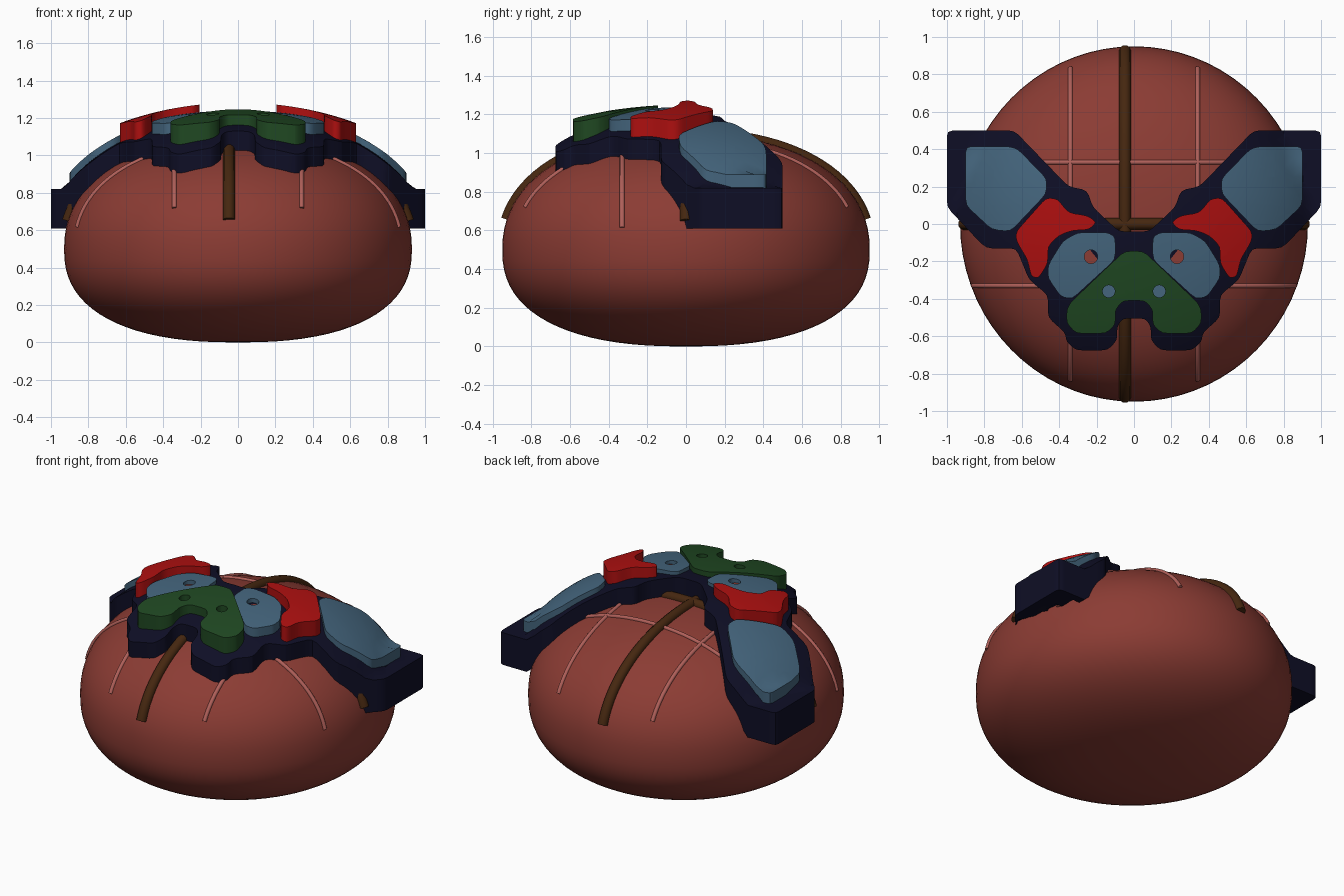
import bpy, bmesh, math
from mathutils import Vector

if "Cube" in bpy.data.objects:
    bpy.data.objects.remove(bpy.data.objects["Cube"])

def material(name, rgb):
    m = bpy.data.materials.new(name)
    m.diffuse_color = (*rgb, 1)
    m.use_nodes = True
    m.node_tree.nodes["Principled BSDF"].inputs["Base Color"].default_value = m.diffuse_color
    return m

CLAY = material("clay red", (0.26, 0.045, 0.034))
NAVY = material("dark navy", (0.0045, 0.0045, 0.019))
BLUE = material("slate blue", (0.058, 0.13, 0.205))
RED = material("bright red", (0.42, 0.005, 0.005))
GREEN = material("dark green", (0.014, 0.065, 0.016))
BROWN = material("brown", (0.06, 0.02, 0.005))
PINK = material("pink", (0.43, 0.115, 0.1))

RX, RY, MID, UP, POW = 0.93, 0.95, 0.5, 0.6, 2.2

def body_z(x, y):
    """Height of the upper body surface, or None outside it."""
    d = math.hypot(x / RX, y / RY)
    return MID + UP * (1 - d ** POW) ** (1 / POW) if d < 1 else None

def dome(radius, height, floor):
    """Shallow dome used for the tops of the plates."""
    return lambda x, y: max(floor, MID + height * math.sqrt(max(0, 1 - (x * x + y * y) / radius ** 2)))

def finish(ob, mat):
    ob.data.materials.append(mat)
    bpy.ops.object.select_all(action='DESELECT')
    ob.select_set(True)
    bpy.context.view_layer.objects.active = ob
    if ob.type == 'MESH':
        bpy.ops.object.shade_smooth_by_angle(angle=math.radians(35))
    return ob

# Rounded body with a flattened underside
bpy.ops.mesh.primitive_uv_sphere_add(segments=72, ring_count=40, radius=1)
body = bpy.context.object
body.name = "body"
for v in body.data.vertices:
    p = POW if v.co.z > 0 else 2.4
    c = math.hypot(v.co.x, v.co.y)
    k = c ** (2 / p) / c if c > 1e-6 else 0
    h = abs(v.co.z) ** (2 / p)
    z = MID + UP * h if v.co.z > 0 else MID - MID * h
    v.co = (v.co.x * k * RX, v.co.y * k * RY, z)
finish(body, CLAY)

# Bands that follow the body surface
def band(name, along_x, offset, limit, radius, mat):
    cu = bpy.data.curves.new(name, 'CURVE')
    cu.dimensions = '3D'
    cu.bevel_depth, cu.bevel_resolution, cu.use_fill_caps = radius, 3, True
    n = 48
    sp = cu.splines.new('POLY')
    sp.points.add(n)
    for i in range(n + 1):
        t = limit * math.sin(math.pi * (i / n - 0.5))
        x, y = (t, offset) if along_x else (offset, t)
        sp.points[i].co = (x, y, body_z(x, y), 1)
    ob = bpy.data.objects.new(name, cu)
    bpy.context.collection.objects.link(ob)
    finish(ob, mat)

band("long_band", False, -0.048, 0.926, 0.032, BROWN)
band("cross_band", True, 0.0, 0.91, 0.032, BROWN)
for s in (-1, 1):
    band("long_thin_line", False, 0.34 * s, 0.832, 0.013, PINK)
    band("cross_thin_line", True, 0.33 * s, 0.86, 0.013, PINK)

# Curved plates cut from a flat outline
def rounded(pts, cut=0.03):
    out = []
    for i, p in enumerate(pts):
        p = Vector(p)
        a, b = Vector(pts[i - 1]) - p, Vector(pts[(i + 1) % len(pts)]) - p
        pa = p + a.normalized() * min(cut, a.length * 0.3)
        pb = p + b.normalized() * min(cut, b.length * 0.3)
        out += [pa, pa * 0.25 + p * 0.5 + pb * 0.25, pb]
    return out

def plate(name, pts, top, bottom, mat):
    bm = bmesh.new()
    f = bm.faces.new([bm.verts.new((p.x, p.y, 0)) for p in rounded(pts)])
    bmesh.ops.triangulate(bm, faces=[f])
    for axis in ((1, 0, 0), (0, 1, 0)):
        for i in range(-20, 21):
            bmesh.ops.bisect_plane(bm, geom=bm.verts[:] + bm.edges[:] + bm.faces[:],
                                   plane_co=Vector(axis) * (i * 0.05 + 0.003), plane_no=axis)
    low = bm.verts[:]
    res = bmesh.ops.extrude_face_region(bm, geom=bm.faces[:])
    high = [g for g in res["geom"] if isinstance(g, bmesh.types.BMVert)]
    for v in high:
        v.co.z = top(v.co.x, v.co.y)
    for v in low:
        v.co.z = bottom(v.co.x, v.co.y)
    bmesh.ops.recalc_face_normals(bm, faces=bm.faces[:])
    me = bpy.data.meshes.new(name)
    bm.to_mesh(me)
    bm.free()
    ob = bpy.data.objects.new(name, me)
    bpy.context.collection.objects.link(ob)
    return finish(ob, mat)

def flip(pts):
    return [(-x, y) for x, y in reversed(pts)]

def cylinder(name, x, y, r, z0, z1):
    bpy.ops.mesh.primitive_cylinder_add(vertices=24, radius=r, depth=z1 - z0,
                                        location=(x, y, (z0 + z1) / 2))
    ob = bpy.context.object
    ob.name = name
    return ob

def hole(ob, x, y, r, floor, mat):
    """Round hole through a plate, with a coloured floor."""
    cutter = cylinder("hole_cutter", x, y, r, 0.9, 1.5)
    cutter.hide_render = True
    cutter.hide_set(True)
    mod = ob.modifiers.new("hole", 'BOOLEAN')
    mod.operation, mod.object, mod.solver = 'DIFFERENCE', cutter, 'EXACT'
    finish(cylinder("hole_floor", x, y, r, 1.05, floor), mat)

base_top = dome(1.04, 0.72, 0.82)

def base_bottom(x, y):
    z = body_z(x, y)
    return 0.61 if z is None else max(0.61, z - 0.03)

def seat(x, y):
    return base_top(x, y) - 0.02

# Dark base under all the coloured plates
half = [(0.06, -0.505), (0.09, -0.55), (0.09, -0.62), (0.14, -0.675), (0.31, -0.675), (0.36, -0.63),
        (0.37, -0.58), (0.46, -0.5), (0.46, -0.38), (0.56, -0.3), (0.63, -0.13), (0.79, -0.13),
        (0.86, -0.06), (1, 0.09), (1, 0.5), (0.64, 0.5), (0.35, 0.2), (0.25, 0.18),
        (0.22, 0.09), (0.08, -0.04)]
plate("base", half + flip(half), base_top, base_bottom, NAVY)

# Green front plate with two holes
half = [(0.05, -0.145), (0.11, -0.2), (0.34, -0.42), (0.36, -0.46), (0.36, -0.53), (0.31, -0.585),
        (0.15, -0.585), (0.1, -0.54), (0.1, -0.46), (0.06, -0.41)]
green = plate("front_plate", half + flip(half), dome(1.4, 0.75, 0), seat, GREEN)

# Paired plates on the left and right
arm = [(0.465, 0.24), (0.62, 0.4), (0.67, 0.415), (0.9, 0.415), (0.9, 0.1), (0.76, -0.03),
       (0.66, -0.04), (0.47, 0.16)]
red = [(0.2, 0.01), (0.25, 0.045), (0.35, 0.06), (0.41, 0.135), (0.47, 0.14), (0.63, -0.04),
       (0.63, -0.09), (0.57, -0.19), (0.55, -0.28), (0.51, -0.29), (0.46, -0.21), (0.46, -0.12),
       (0.4, -0.06), (0.33, -0.035), (0.24, -0.03)]
inner = [(0.1, -0.07), (0.14, -0.045), (0.3, -0.045), (0.38, -0.09), (0.46, -0.22), (0.46, -0.29),
         (0.39, -0.39), (0.33, -0.4), (0.1, -0.19)]
for s, side in ((1, "right"), (-1, "left")):
    shape = (lambda p: p) if s > 0 else flip
    plate(side + "_arm_plate", shape(arm), dome(1.08, 0.75, 0.89), seat, BLUE)
    plate(side + "_red_plate", shape(red), dome(1.235, 0.782, 0), seat, RED)
    ob = plate(side + "_inner_plate", shape(inner), dome(1.3, 0.74, 0), seat, BLUE)
    hole(ob, 0.23 * s, -0.175, 0.036, 1.195, CLAY)
    hole(green, 0.135 * s, -0.36, 0.033, 1.185, BLUE)
